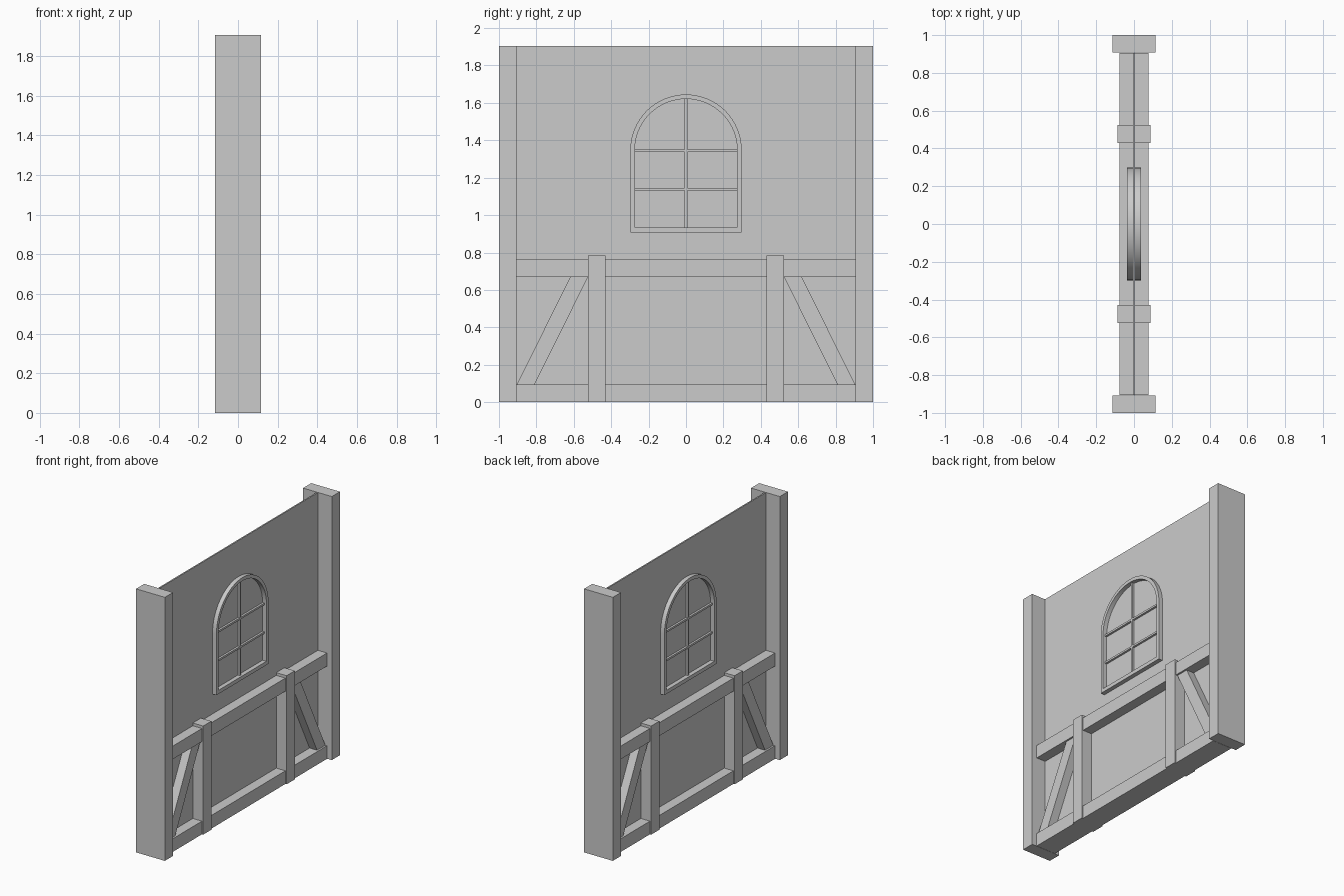
import bpy, bmesh, math

if "Cube" in bpy.data.objects:
    bpy.data.objects.remove(bpy.data.objects["Cube"])


def mesh_object(name, bm):
    bmesh.ops.recalc_face_normals(bm, faces=bm.faces)
    me = bpy.data.meshes.new(name)
    bm.to_mesh(me)
    bm.free()
    ob = bpy.data.objects.new(name, me)
    bpy.context.collection.objects.link(ob)
    return ob


def prism(name, profile, half_depth):
    """Extrude a (y, z) outline symmetrically along x."""
    bm = bmesh.new()
    back = [bm.verts.new((-half_depth, y, z)) for y, z in profile]
    front = [bm.verts.new((half_depth, y, z)) for y, z in profile]
    bm.faces.new(back)
    bm.faces.new(front)
    n = len(profile)
    for i in range(n):
        j = (i + 1) % n
        bm.faces.new((back[i], back[j], front[j], front[i]))
    return mesh_object(name, bm)


def box(name, y0, y1, z0, z1, half_depth):
    return prism(name, [(y0, z0), (y1, z0), (y1, z1), (y0, z1)], half_depth)


def arch(half_width, bottom, spring, segments=32):
    pts = [(-half_width, bottom), (half_width, bottom)]
    for i in range(segments + 1):
        a = math.pi * i / segments
        pts.append((half_width * math.cos(a), spring + half_width * math.sin(a)))
    return pts


# Thin wall panel
box("wall_panel", -0.905, 0.905, 0, 1.905, 0.005)

# Horizontal timbers
box("sill_beam", -0.905, 0.905, 0, 0.095, 0.078)
box("middle_rail", -0.905, 0.905, 0.67, 0.765, 0.078)

# Posts and diagonal braces on both sides
for side, s in (("left", -1), ("right", 1)):
    box(side + "_corner_post", s * 0.907, s * 1.0, 0, 1.905, 0.115)
    box(side + "_short_post", s * 0.43, s * 0.523, 0, 0.785, 0.088)
    brace = [(0.905, 0.095), (0.81, 0.095), (0.523, 0.67), (0.618, 0.67)]
    prism(side + "_brace", [(s * y, z) for y, z in brace], 0.065)

# Arched window frame: ring between outer and inner outlines
SPRING = 1.347
bm = bmesh.new()
loops = []
for x, hw, bottom in ((-0.036, 0.298, 0.908), (0.036, 0.298, 0.908),
                      (0.036, 0.274, 0.935), (-0.036, 0.274, 0.935)):
    loops.append([bm.verts.new((x, y, z)) for y, z in arch(hw, bottom, SPRING)])
n = len(loops[0])
for k in range(4):
    a, b = loops[k], loops[(k + 1) % 4]
    for i in range(n):
        j = (i + 1) % n
        bm.faces.new((a[i], a[j], b[j], b[i]))
frame = mesh_object("window_frame", bm)
bpy.context.view_layer.objects.active = frame
frame.select_set(True)
bpy.ops.object.shade_smooth_by_angle(angle=math.radians(30))

# Glazing bars
box("vertical_glazing_bar", -0.008, 0.008, 0.93, 1.622, 0.02)
for label, z in (("lower", 1.138), ("upper", 1.345)):
    box(label + "_glazing_bar", -0.276, 0.276, z - 0.007, z + 0.007, 0.02)
